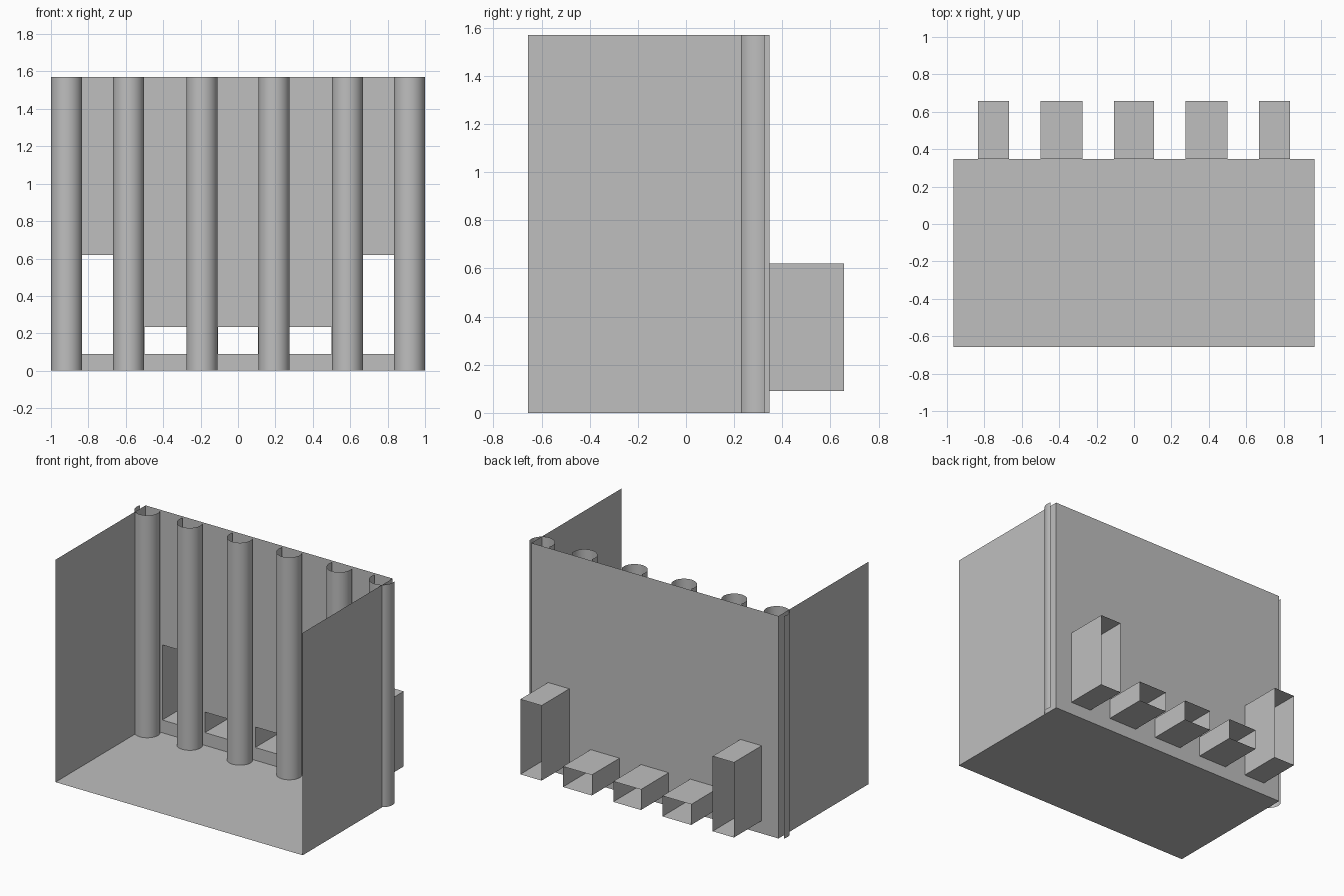
import bpy, bmesh, math

cube = bpy.data.objects.get("Cube")
if cube:
    bpy.data.objects.remove(cube, do_unlink=True)

grey = bpy.data.materials.new("plain_grey")
grey.use_nodes = True
COLOUR = (0.52, 0.52, 0.52, 1)
grey.diffuse_color = COLOUR
grey.node_tree.nodes["Principled BSDF"].inputs["Base Color"].default_value = COLOUR

# Main dimensions
HALF_W, FRONT, BACK, HEIGHT = 0.965, -0.657, 0.347, 1.57
BOX_END, SILL = 0.657, 0.09
RADIUS, COLUMN_Y = 0.0835, 0.298


def sheet(name, quads, smooth=False):
    """Thin surface made from a list of four-cornered faces."""
    bm = bmesh.new()
    for quad in quads:
        bm.faces.new([bm.verts.new(p) for p in quad])
    bmesh.ops.remove_doubles(bm, verts=bm.verts, dist=1e-5)
    mesh = bpy.data.meshes.new(name)
    bm.to_mesh(mesh)
    bm.free()
    mesh.materials.append(grey)
    for poly in mesh.polygons:
        poly.use_smooth = smooth
    obj = bpy.data.objects.new(name, mesh)
    bpy.context.collection.objects.link(obj)
    return obj


def extruded(path, z0, z1):
    """Upright faces along a path of (x, y) points."""
    return [((*a, z0), (*b, z0), (*b, z1), (*a, z1)) for a, b in zip(path, path[1:])]


def wall_piece(x0, x1, z0, z1):
    return ((x1, BACK, z0), (x0, BACK, z0), (x0, BACK, z1), (x1, BACK, z1))


# Floor and side walls
sheet("floor", [((-HALF_W, FRONT, 0), (HALF_W, FRONT, 0),
                 (HALF_W, BACK, 0), (-HALF_W, BACK, 0))])
sheet("left_wall", extruded([(HALF_W, FRONT), (HALF_W, BACK)], 0, HEIGHT))
sheet("right_wall", extruded([(-HALF_W, BACK), (-HALF_W, FRONT)], 0, HEIGHT))

# Openings: left edge, right edge, top
half = [(0.276, 0.501, 0.235), (0.668, 0.834, 0.62)]
openings = [(-b, -a, t) for a, b, t in reversed(half)] + [(-0.108, 0.108, 0.235)] + half

# Back wall with the openings left out
pieces, start = [], -HALF_W
for x0, x1, top in openings:
    pieces += [wall_piece(start, x0, 0, HEIGHT),
               wall_piece(x0, x1, 0, SILL), wall_piece(x0, x1, top, HEIGHT)]
    start = x1
pieces.append(wall_piece(start, HALF_W, 0, HEIGHT))
sheet("back_wall", pieces)

# Open-ended ducts behind the openings
for i, (x0, x1, top) in enumerate(openings):
    ring = [(x0, SILL), (x1, SILL), (x1, top), (x0, top), (x0, SILL)]
    sheet(f"duct_{i + 1}", [((a[0], BACK, a[1]), (b[0], BACK, b[1]),
                             (b[0], BOX_END, b[1]), (a[0], BOX_END, a[1]))
                            for a, b in zip(ring, ring[1:])])

# Hollow columns, open towards the back wall
STEPS, SPREAD = 32, math.radians(110)
for i, cx in enumerate((-0.9165, -0.585, -0.193, 0.193, 0.585, 0.9165)):
    angles = [-SPREAD + 2 * SPREAD * k / STEPS for k in range(STEPS + 1)]
    arc = [(cx + RADIUS * math.sin(a), COLUMN_Y - RADIUS * math.cos(a)) for a in angles]
    sheet(f"column_{i + 1}", extruded(arc, 0, HEIGHT), smooth=True)
